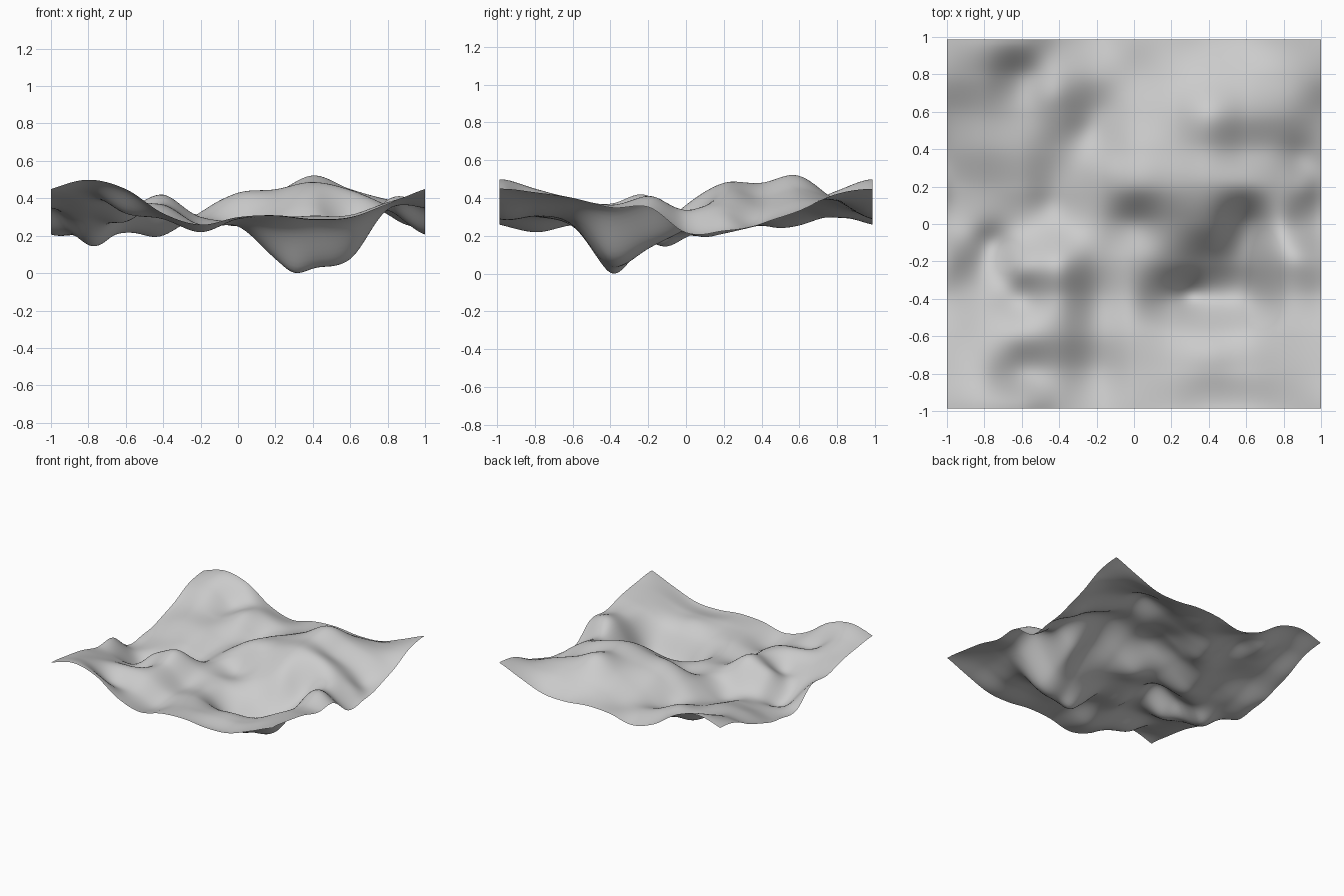
import bpy
import bmesh
import math

if "Cube" in bpy.data.objects:
    bpy.data.objects.remove(bpy.data.objects["Cube"], do_unlink=True)

# Control heights in hundredths, front row first; the pattern repeats at every edge
HEIGHTS = [
    [46, 51, 46, 33, 27, 31, 32, 30, 31, 38],
    [44, 45, 33, 30, 23, 30, 31, 30, 32, 39],
    [41, 39, 39, 37, 27, 30, 26, 24, 28, 38],
    [36, 31, 30, 38, 26, 26, 10, 5, 9, 35],
    [36, 20, 31, 41, 31, 28, 23, 17, 16, 39],
    [23, 22, 23, 25, 30, 27, 34, 37, 25, 36],
    [23, 25, 27, 23, 33, 43, 45, 49, 45, 37],
    [28, 32, 32, 27, 29, 41, 45, 49, 41, 34],
    [34, 36, 33, 34, 27, 35, 43, 53, 46, 40],
    [43, 44, 34, 37, 32, 31, 36, 40, 40, 40],
]
# Finer hills and dents: x, y, rise in hundredths, radius
DETAILS = [
    (0.3, -0.38, -5, 0.09),
    (-0.75, -0.1, -5, 0.1),
    (-0.6, -0.24, 4, 0.1),
    (-0.62, -0.42, -2, 0.1),
    (-0.43, -0.25, 1.5, 0.1),
    (0.86, -0.17, 2, 0.1),
    (0.86, 0, -2, 0.1),
    (0.92, 0.2, 2, 0.08),
    (0.88, 0.36, -3, 0.1),
    (-0.25, 0.5, -2, 0.1),
    (-0.15, 0.3, 2, 0.1),
    (-0.45, 0.7, 2, 0.1),
    (-0.45, 0.1, -2, 0.1),
    (0.4, -0.7, 3, 0.13),
]
COUNT = len(HEIGHTS)
DEPTH = 0.987


def smooth_blend(a, b, c, d, t):
    """Smooth curve from b to c, steered by the neighbours a and d."""
    slope_b, slope_c = (c - a) / 2, (d - b) / 2
    rise = c - b
    return b + t * (slope_b + t * (3 * rise - 2 * slope_b - slope_c
                                   + t * (slope_b + slope_c - 2 * rise)))


def repeat_blend(values, position):
    """Sample a repeating row of values at a fractional position."""
    cell = math.floor(position)
    near = [values[(cell + step) % COUNT] for step in (-1, 0, 1, 2)]
    return smooth_blend(*near, position - cell)


def wrapped(offset):
    """Shortest offset on the repeating sheet."""
    return (offset + 1) % 2 - 1


def ground_height(x, y):
    column = (x + 1) * COUNT / 2
    row = (y + 1) * COUNT / 2
    height = repeat_blend([repeat_blend(line, column) for line in HEIGHTS], row)
    for centre_x, centre_y, rise, radius in DETAILS:
        distance = math.hypot(wrapped(x - centre_x), wrapped(y - centre_y))
        height += rise * math.exp(-(distance / radius) ** 2)
    return height / 100


def make_material(name, colour):
    material = bpy.data.materials.new(name)
    material.use_nodes = True
    material.diffuse_color = colour
    shader = material.node_tree.nodes["Principled BSDF"]
    shader.inputs["Base Color"].default_value = colour
    shader.inputs["Roughness"].default_value = 0.8
    return material


# Rolling ground sheet
mesh = bpy.data.meshes.new("terrain")
bm = bmesh.new()
bmesh.ops.create_grid(bm, x_segments=100, y_segments=100, size=1)
for vert in bm.verts:
    vert.co.z = ground_height(vert.co.x, vert.co.y)
    vert.co.y *= DEPTH

# Rest the deepest hollow on the floor
lowest = min(vert.co.z for vert in bm.verts)
bmesh.ops.translate(bm, verts=bm.verts, vec=(0, 0, -lowest))
for face in bm.faces:
    face.smooth = True
bm.to_mesh(mesh)
bm.free()

mesh.materials.append(make_material("light grey", (0.6, 0.6, 0.6, 1)))
terrain = bpy.data.objects.new("terrain", mesh)
bpy.context.collection.objects.link(terrain)
